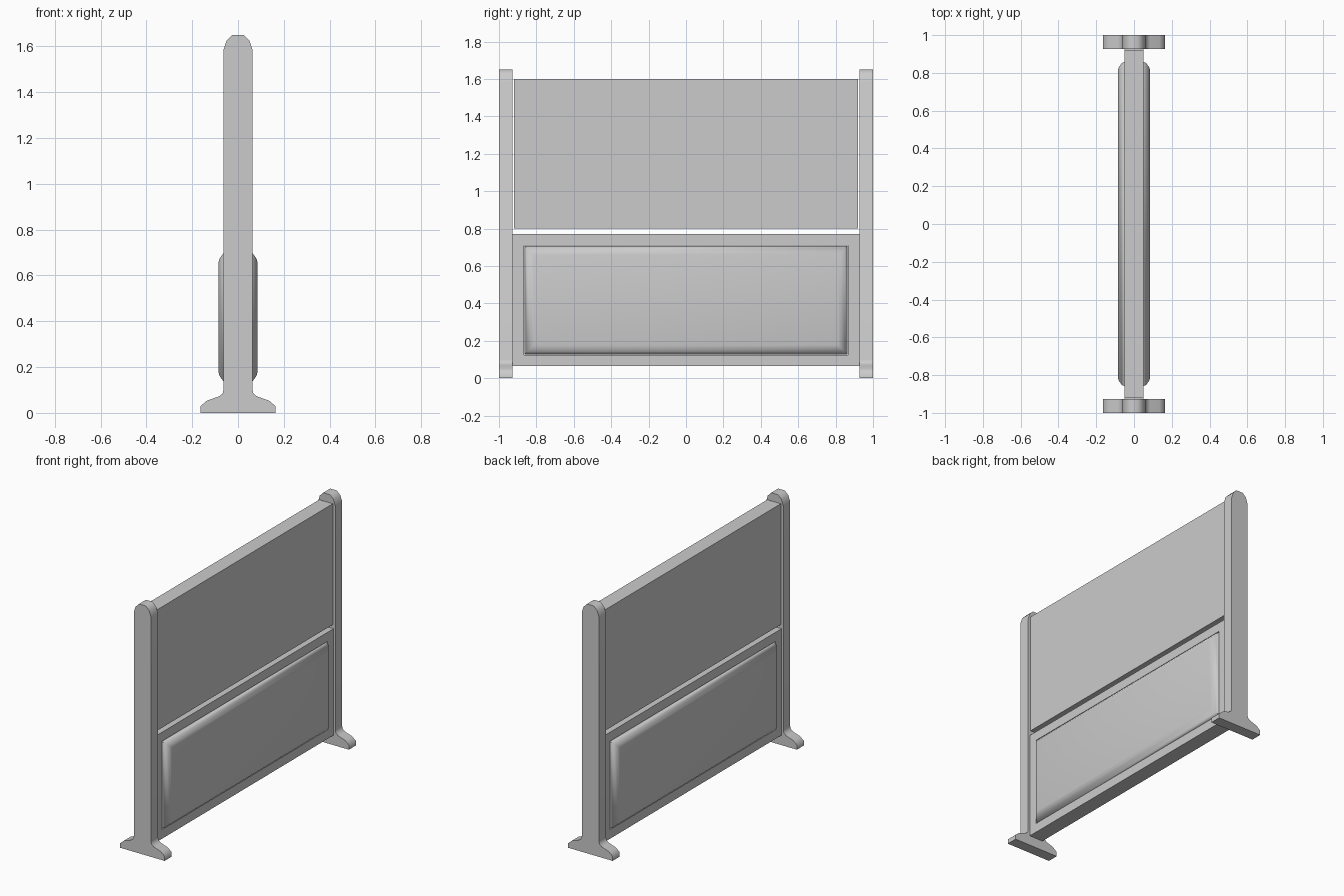
import bpy, bmesh

if "Cube" in bpy.data.objects:
    bpy.data.objects.remove(bpy.data.objects["Cube"])


def finish(name, bm, angle=None):
    bmesh.ops.recalc_face_normals(bm, faces=bm.faces)
    mesh = bpy.data.meshes.new(name)
    bm.to_mesh(mesh)
    bm.free()
    obj = bpy.data.objects.new(name, mesh)
    bpy.context.collection.objects.link(obj)
    if angle is not None:
        bpy.ops.object.select_all(action='DESELECT')
        obj.select_set(True)
        bpy.context.view_layer.objects.active = obj
        bpy.ops.object.shade_smooth_by_angle(angle=angle)
    return obj


def loft(name, rings, closed=False, angle=None):
    """Join upright rectangles given as (x, half_y, z_low, z_high)."""
    bm = bmesh.new()
    loops = []
    for x, hy, lo, hi in rings:
        loops.append([bm.verts.new((x, y, z)) for y, z in
                      ((-hy, lo), (hy, lo), (hy, hi), (-hy, hi))])
    pairs = list(zip(loops, loops[1:]))
    if closed:
        pairs.append((loops[-1], loops[0]))
    else:
        bm.faces.new(loops[0])
        bm.faces.new(loops[-1])
    for a, b in pairs:
        for i in range(4):
            j = (i + 1) % 4
            bm.faces.new((a[i], a[j], b[j], b[i]))
    return finish(name, bm, angle)


def post(name, y0, y1):
    """Upright with rounded top and flared foot, extruded along y."""
    half = [(0.163, 0), (0.163, 0.03), (0.135, 0.054), (0.085, 0.071),
            (0.068, 0.083), (0.063, 0.10), (0.063, 1.585),
            (0.05, 1.625), (0.025, 1.65)]
    outline = half + [(-x, z) for x, z in reversed(half)]
    bm = bmesh.new()
    face = bm.faces.new([bm.verts.new((x, y0, z)) for x, z in outline])
    ext = bmesh.ops.extrude_face_region(bm, geom=[face], use_keep_orig=True)
    moved = [v for v in ext['geom'] if isinstance(v, bmesh.types.BMVert)]
    bmesh.ops.translate(bm, verts=moved, vec=(0, y1 - y0, 0))
    return finish(name, bm, 0.9)


# End posts with feet
post("front_post", -1.0, -0.927)
post("back_post", 0.927, 1.0)

# Upper flat panel
loft("upper_panel", [(-0.05, 0.92, 0.80, 1.60), (0.05, 0.92, 0.80, 1.60)])

# Lower frame with rectangular opening
outer, inner = (0.928, 0.065, 0.77), (0.866, 0.125, 0.71)
loft("lower_frame", [(-0.05, *outer), (0.05, *outer),
                     (0.05, *inner), (-0.05, *inner)], closed=True)

# Padded infill bulging out on both sides
pad = [(0.042, 0.003), (0.065, 0.015), (0.081, 0.037), (0.085, 0.052)]
side = [(x, 0.866 - d, 0.125 + d, 0.71 - d) for x, d in pad]
loft("padded_infill", [(-x, *r) for x, *r in reversed(side)] + side, angle=1.3)
